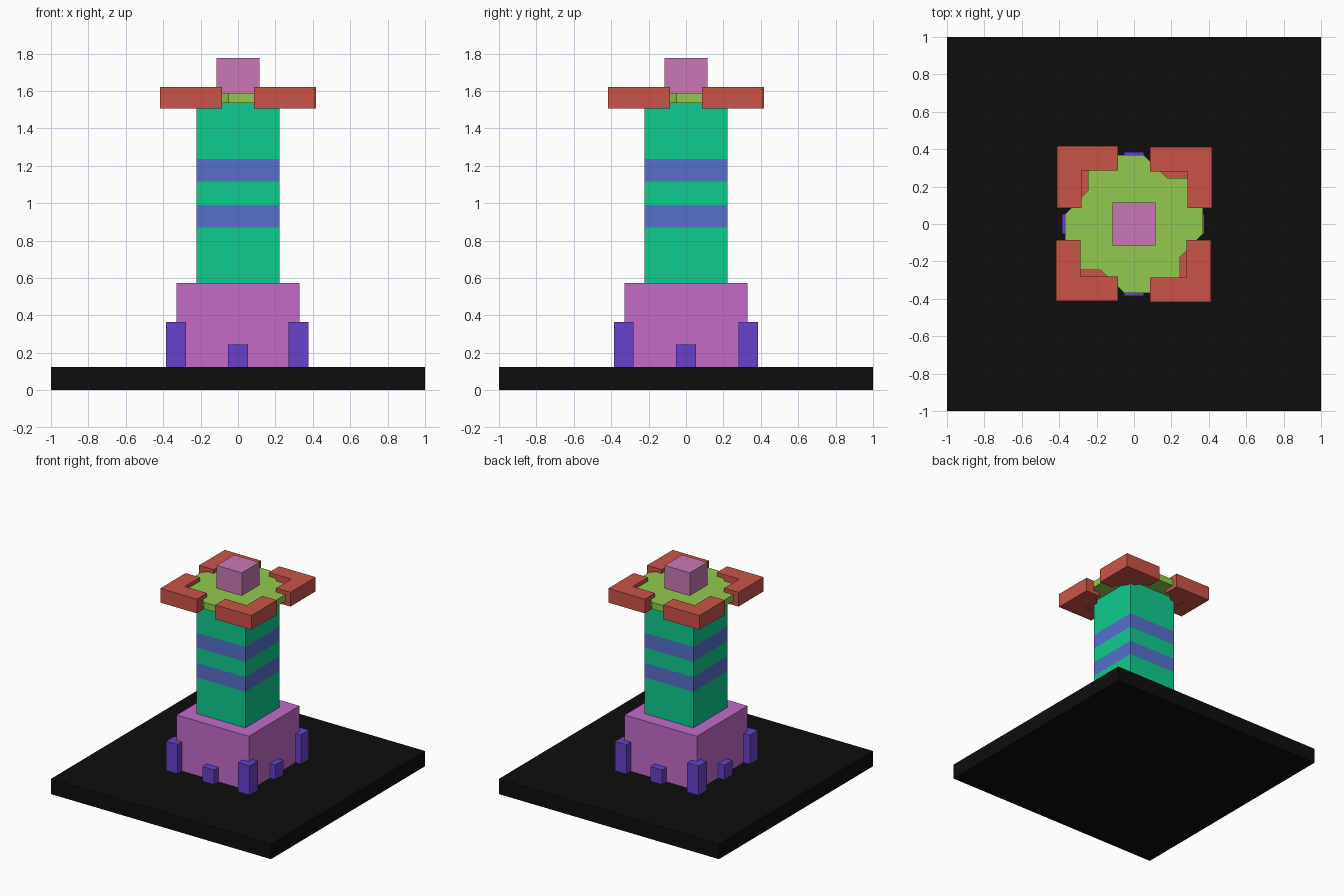
import bpy, bmesh
from math import pi
from mathutils import Matrix

if "Cube" in bpy.data.objects:
    bpy.data.objects.remove(bpy.data.objects["Cube"])


def material(name, rgb):
    # picture colour (0-255) to linear
    m = bpy.data.materials.new(name)
    m.diffuse_color = [((c / 255 + 0.055) / 1.055) ** 2.4 if c > 10 else c / 3294 for c in rgb] + [1]
    m.use_nodes = True
    m.node_tree.nodes["Principled BSDF"].inputs["Base Color"].default_value = m.diffuse_color
    return m


BLACK = material("black", (13, 13, 13))
ORCHID = material("orchid", (196, 107, 202))
VIOLET = material("violet", (103, 65, 203))
GREEN = material("green", (14, 204, 142))
BLUE = material("blue", (86, 112, 203))
LIME = material("lime", (146, 202, 78))
RED = material("red", (203, 84, 72))
PINK = material("pink", (202, 121, 182))


def prism(name, outline, z0, z1, mat, turn=0):
    """Extrude a counter-clockwise outline from z0 to z1, turned about z."""
    bm = bmesh.new()
    face = bm.faces.new([bm.verts.new((x, y, z0)) for x, y in outline])
    top = bmesh.ops.extrude_face_region(bm, geom=[face])["geom"]
    bmesh.ops.translate(bm, vec=(0, 0, z1 - z0),
                        verts=[v for v in top if isinstance(v, bmesh.types.BMVert)])
    bmesh.ops.recalc_face_normals(bm, faces=bm.faces)
    bm.transform(Matrix.Rotation(turn, 4, "Z"))
    mesh = bpy.data.meshes.new(name)
    bm.to_mesh(mesh)
    bm.free()
    mesh.materials.append(mat)
    ob = bpy.data.objects.new(name, mesh)
    bpy.context.collection.objects.link(ob)
    return ob


def block(name, half, z0, z1, mat, cx=0, cy=0):
    pts = [(cx + sx * half, cy + sy * half) for sx, sy in ((-1, -1), (1, -1), (1, 1), (-1, 1))]
    return prism(name, pts, z0, z1, mat)


# Ground slab and plinth
block("ground_slab", 1.0, 0, 0.125, BLACK)
block("plinth", 0.328, 0.125, 0.573, ORCHID)

# Posts around the plinth: tall at corners, short at mid sides
for i in (-1, 0, 1):
    for j in (-1, 0, 1):
        if i or j:
            tall = i and j
            block("corner_post" if tall else "side_post", 0.053, 0.125,
                  0.365 if tall else 0.245, VIOLET, i * 0.328 - (0.004 if i else 0), j * 0.333)

# Column with flush bands
levels = [0.573, 0.87, 0.99, 1.117, 1.237, 1.535]
for k in range(5):
    block("column_band" if k % 2 else "column_section", 0.222,
          levels[k], levels[k + 1], BLUE if k % 2 else GREEN)

# Notched platform: one quarter outline repeated four times
outline = []
quarter = [(0.37, -0.05), (0.37, 0.245), (0.18, 0.245)]
for k in range(4):
    for x, y in quarter:
        for _ in range(k):
            x, y = -y, x
        outline.append((x, y))
prism("platform", outline, 1.535, 1.59, LIME)

# Corner parapets and the small webs under them
bracket = [(0.417, 0.085), (0.417, 0.413), (0.085, 0.413),
           (0.085, 0.281), (0.287, 0.281), (0.287, 0.085)]
web = [(0.287, 0.12), (0.287, 0.281), (0.126, 0.281)]
for k in range(4):
    prism("corner_parapet", bracket, 1.505, 1.622, RED, k * pi / 2)
    prism("parapet_web", web, 1.507, 1.533, RED, k * pi / 2)

# Top block
block("top_block", 0.114, 1.59, 1.777, PINK)
